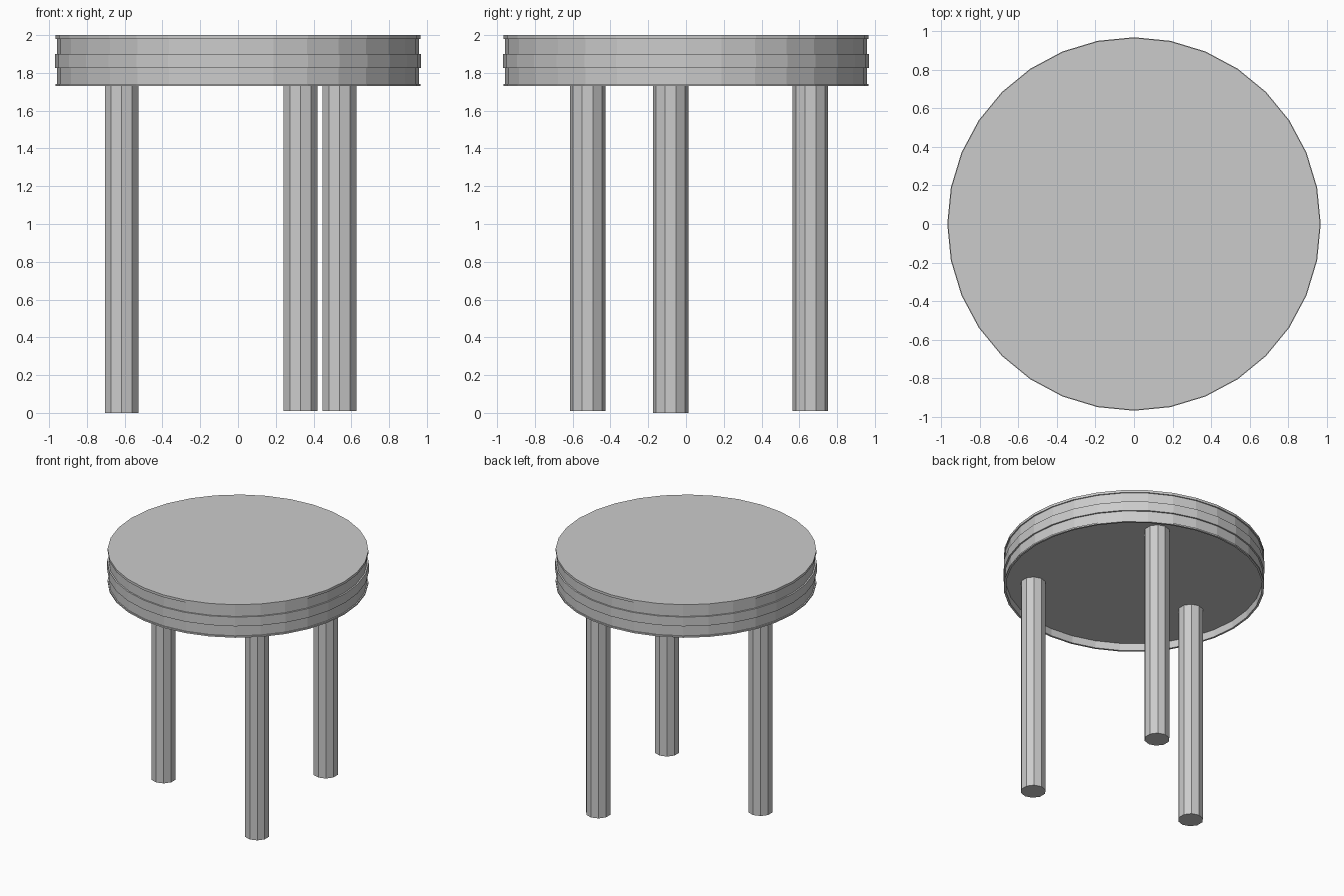
import bpy, bmesh
from math import cos, sin, pi

if "Cube" in bpy.data.objects:
    bpy.data.objects.remove(bpy.data.objects["Cube"])


def lathe(name, profile, sides, loc=(0, 0, 0), turn=0.0):
    """Revolve an open (radius, z) profile; both ends are capped flat."""
    bm = bmesh.new()
    rings = []
    for r, z in profile:
        rings.append([bm.verts.new((r * cos(turn + 2 * pi * i / sides),
                                    r * sin(turn + 2 * pi * i / sides), z))
                      for i in range(sides)])
    for a, b in zip(rings, rings[1:]):
        for i in range(sides):
            j = (i + 1) % sides
            bm.faces.new((a[i], a[j], b[j], b[i]))
    bm.faces.new(rings[0][::-1])
    bm.faces.new(rings[-1])
    bmesh.ops.recalc_face_normals(bm, faces=bm.faces)
    mesh = bpy.data.meshes.new(name)
    bm.to_mesh(mesh)
    bm.free()
    obj = bpy.data.objects.new(name, mesh)
    obj.location = loc
    bpy.context.collection.objects.link(obj)
    return obj


# Seat: recessed underside, thin lower lip, raised middle band, thin top lip
seat_profile = [
    (0.95, 1.79), (0.95, 1.73),
    (0.966, 1.73), (0.966, 1.742), (0.957, 1.742),
    (0.957, 1.825), (0.969, 1.825), (0.969, 1.90), (0.957, 1.90),
    (0.957, 1.98), (0.966, 1.98), (0.966, 2.0),
]
lathe("seat", seat_profile, 32)

# Three straight ten-sided legs, set in a triangle
legs = {
    "left_leg": (-0.616, -0.082, 0.0),
    "front_right_leg": (0.537, -0.521, 0.01),
    "back_right_leg": (0.331, 0.659, 0.01),
}
for name, (x, y, z) in legs.items():
    lathe(name, [(0.094, z), (0.094, 1.80)], 10, (x, y, 0), pi / 2)
